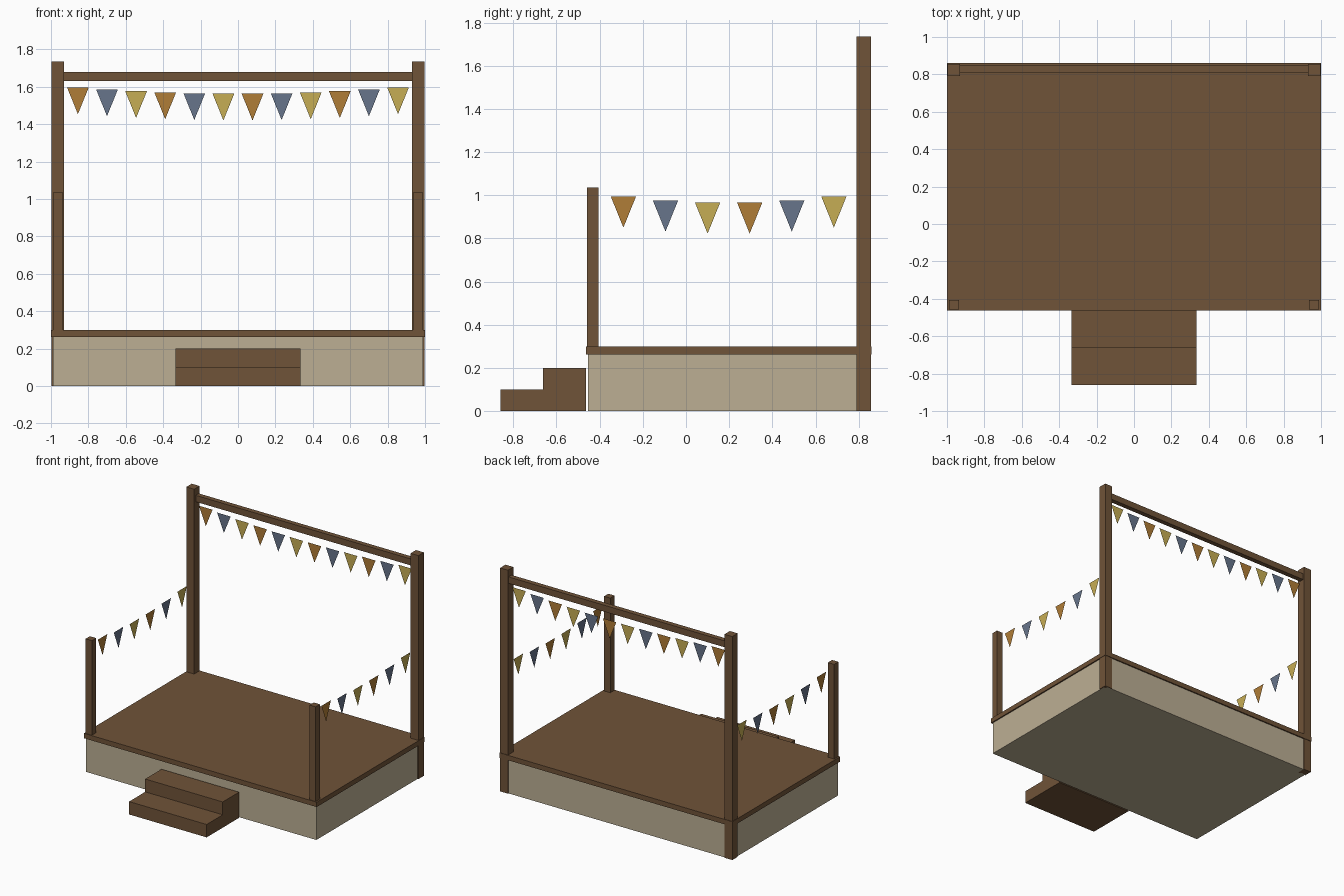
import bpy

cube = bpy.data.objects.get("Cube")
if cube:
    bpy.data.objects.remove(cube, do_unlink=True)


def material(name, rgb):
    m = bpy.data.materials.new(name)
    m.use_nodes = True
    m.diffuse_color = (*rgb, 1)
    m.node_tree.nodes["Principled BSDF"].inputs["Base Color"].default_value = (*rgb, 1)
    return m


wood = material("brown wood", (0.162, 0.087, 0.040))
cream = material("cream skirt", (0.503, 0.429, 0.296))
flag_colours = [
    material("orange cloth", (0.434, 0.205, 0.038)),
    material("blue cloth", (0.136, 0.178, 0.258)),
    material("yellow cloth", (0.565, 0.418, 0.089)),
]


def mesh_object(name, verts, faces, mat):
    me = bpy.data.meshes.new(name)
    me.from_pydata(verts, [], faces)
    me.materials.append(mat)
    ob = bpy.data.objects.new(name, me)
    bpy.context.collection.objects.link(ob)
    return ob


def box(name, xs, ys, zs, mat):
    """Box spanning the given (low, high) ranges."""
    verts = [(x, y, z) for x in sorted(xs) for y in sorted(ys) for z in sorted(zs)]
    faces = [(0, 1, 3, 2), (4, 6, 7, 5), (0, 4, 5, 1), (2, 3, 7, 6), (0, 2, 6, 4), (1, 5, 7, 3)]
    return mesh_object(name, verts, faces, mat)


def bunting(name, count, first, step, top, sag, place):
    """Row of triangular flags hanging in a shallow curve."""
    half_width, drop = 0.058, 0.143
    for i in range(count):
        t = 2 * i / (count - 1) - 1
        c, z = first + i * step, top - sag * (1 - t * t)
        verts = [place(c - half_width, z), place(c, z - drop), place(c + half_width, z)]
        mesh_object(f"{name}_flag_{i + 1}", verts, [(0, 1, 2)], flag_colours[i % 3])


# Stage platform
box("stage_skirt", (-0.99, 0.99), (-0.453, 0.85), (0, 0.262), cream)
box("stage_deck", (-1, 1), (-0.463, 0.86), (0.262, 0.3), wood)

# Steps: an L-shaped side profile extruded across the width
profile = [(-0.86, 0), (-0.463, 0), (-0.463, 0.2), (-0.663, 0.2), (-0.663, 0.1), (-0.86, 0.1)]
n = len(profile)
verts = [(x, y, z) for x in (-0.333, 0.333) for y, z in profile]
sides = [(i, i + n, (i + 1) % n + n, (i + 1) % n) for i in range(n)]
mesh_object("front_steps", verts, sides + [tuple(range(n)), tuple(reversed(range(n, 2 * n)))], wood)

# Posts and side bunting
for side, s in (("left", 1), ("right", -1)):
    box(f"{side}_back_post", (s * 0.93, s * 0.997), (0.79, 0.856), (0, 1.735), wood)
    box(f"{side}_front_post", (s * 0.935, s * 0.988), (-0.458, -0.406), (0.3, 1.035), wood)
    bunting(f"{side}_side", 6, -0.29, 0.195, 0.993, 0.029,
            lambda c, z, s=s: (s * 0.96, c, z))

# Back beam and bunting
box("back_beam", (-0.93, 0.93), (0.81, 0.848), (1.63, 1.68), wood)
bunting("back", 12, -0.856, 0.1556, 1.597, 0.034, lambda c, z: (c, 0.827, z))
